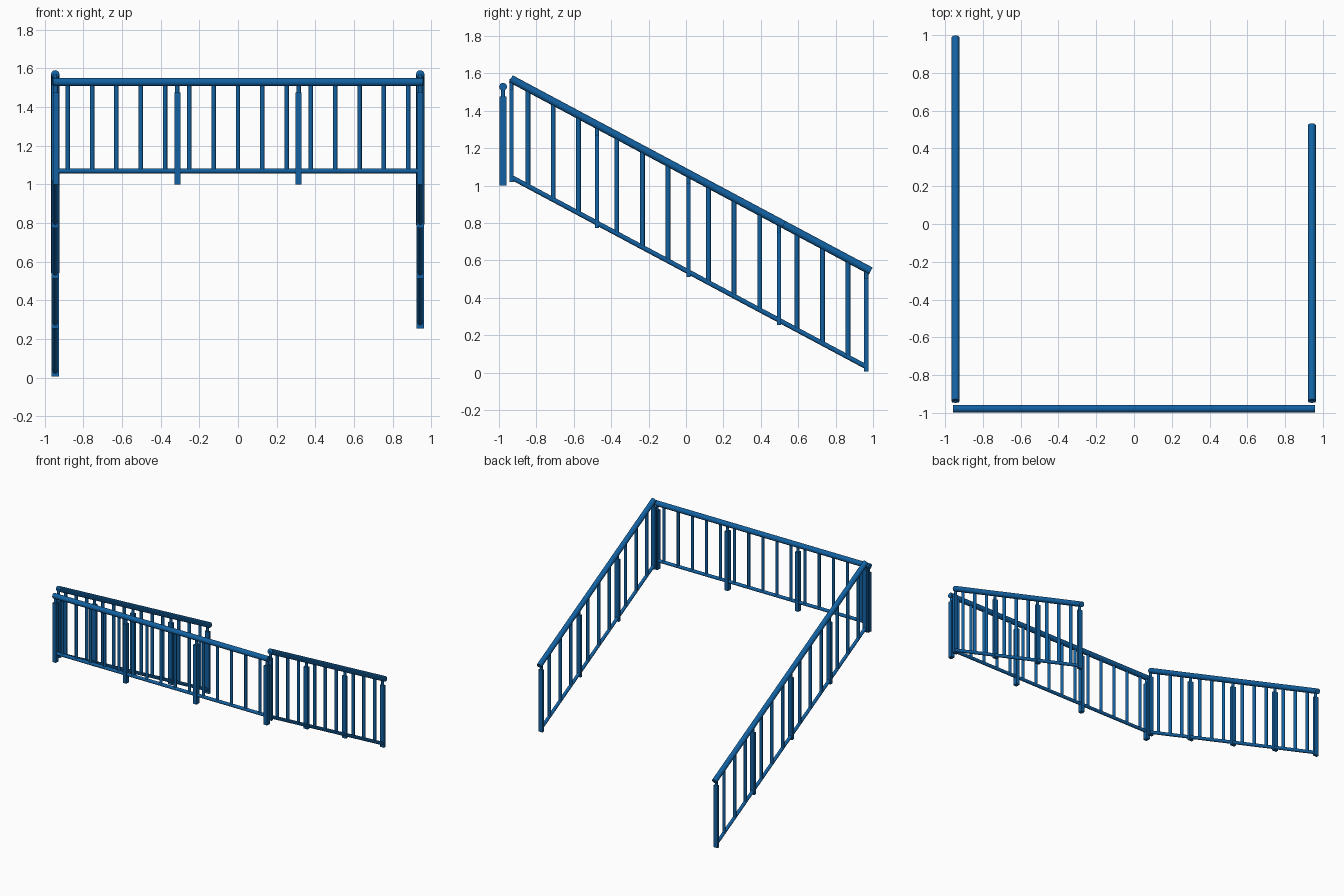
import bpy
import math
from mathutils import Vector

if "Cube" in bpy.data.objects:
    bpy.data.objects.remove(bpy.data.objects["Cube"])

blue = bpy.data.materials.new("blue_paint")
blue.diffuse_color = (0.006, 0.12, 0.36, 1)
blue.use_nodes = True
blue.node_tree.nodes["Principled BSDF"].inputs["Base Color"].default_value = blue.diffuse_color


def tube(name, a, b, radius, sides=16):
    # round bar between two points
    a, b = Vector(a), Vector(b)
    bpy.ops.mesh.primitive_cylinder_add(vertices=sides, radius=radius,
                                        depth=(b - a).length, location=(a + b) / 2)
    o = bpy.context.object
    o.rotation_euler = (b - a).to_track_quat('Z', 'Y').to_euler()
    o.name = name
    o.data.materials.append(blue)
    bpy.ops.object.shade_smooth_by_angle(angle=math.radians(50))


def block(name, x, y, z0, z1, sx, sy):
    # upright box from z0 to z1
    bpy.ops.mesh.primitive_cube_add(size=1, location=(x, y, (z0 + z1) / 2))
    o = bpy.context.object
    o.scale = (sx, sy, z1 - z0)
    o.name = name
    o.data.materials.append(blue)


def post(name, x, y, bottom, rail_z, sx, sy):
    # wide post body with a thin neck carrying the handrail
    block(name, x, y, bottom, rail_z - 0.053, sx, sy)
    tube(name + "_neck", (x, y, rail_z - 0.06), (x, y, rail_z), 0.011, 12)


# Level front railing
FY, TOP, LOW = -0.978, 1.528, 1.069
tube("front_handrail", (-0.957, FY, TOP), (0.957, FY, TOP), 0.021)
tube("front_bottom_rail", (-0.945, FY, LOW), (0.945, FY, LOW), 0.013)
for x in (-0.942, -0.314, 0.314, 0.942):
    post("front_post", x, FY, 1.0, TOP, 0.031, 0.037)
for i in range(15):
    x = -0.88 + i * 0.1257
    tube("front_baluster", (x, FY, LOW), (x, FY, TOP), 0.0115, 12)


# Sloping side railings
def top_z(y):
    return 1.57 - 0.534 * (y + 0.935)


def low_z(y):
    return top_z(y) - 0.525


POSTS = (-0.934, -0.475, 0.014, 0.497, 0.964)
BALUSTERS = (-0.845, -0.71, -0.575, -0.37, -0.233, -0.096,
             0.12, 0.257, 0.394, 0.593, 0.73, 0.866)

for side, x, end, last in (("left", -0.945, 0.988, 0.964), ("right", 0.942, 0.523, 0.497)):
    tube(side + "_handrail", (x, -0.937, top_z(-0.937)), (x, end, top_z(end)), 0.021)
    tube(side + "_bottom_rail", (x, -0.937, low_z(-0.937)), (x, last, low_z(last)), 0.013)
    for y in POSTS:
        if y <= last:
            post(side + "_post", x, y, low_z(y) - 0.026, top_z(y), 0.037, 0.022)
    for y in BALUSTERS:
        if y < last:
            tube(side + "_baluster", (x, y, low_z(y)), (x, y, top_z(y)), 0.0125, 12)
